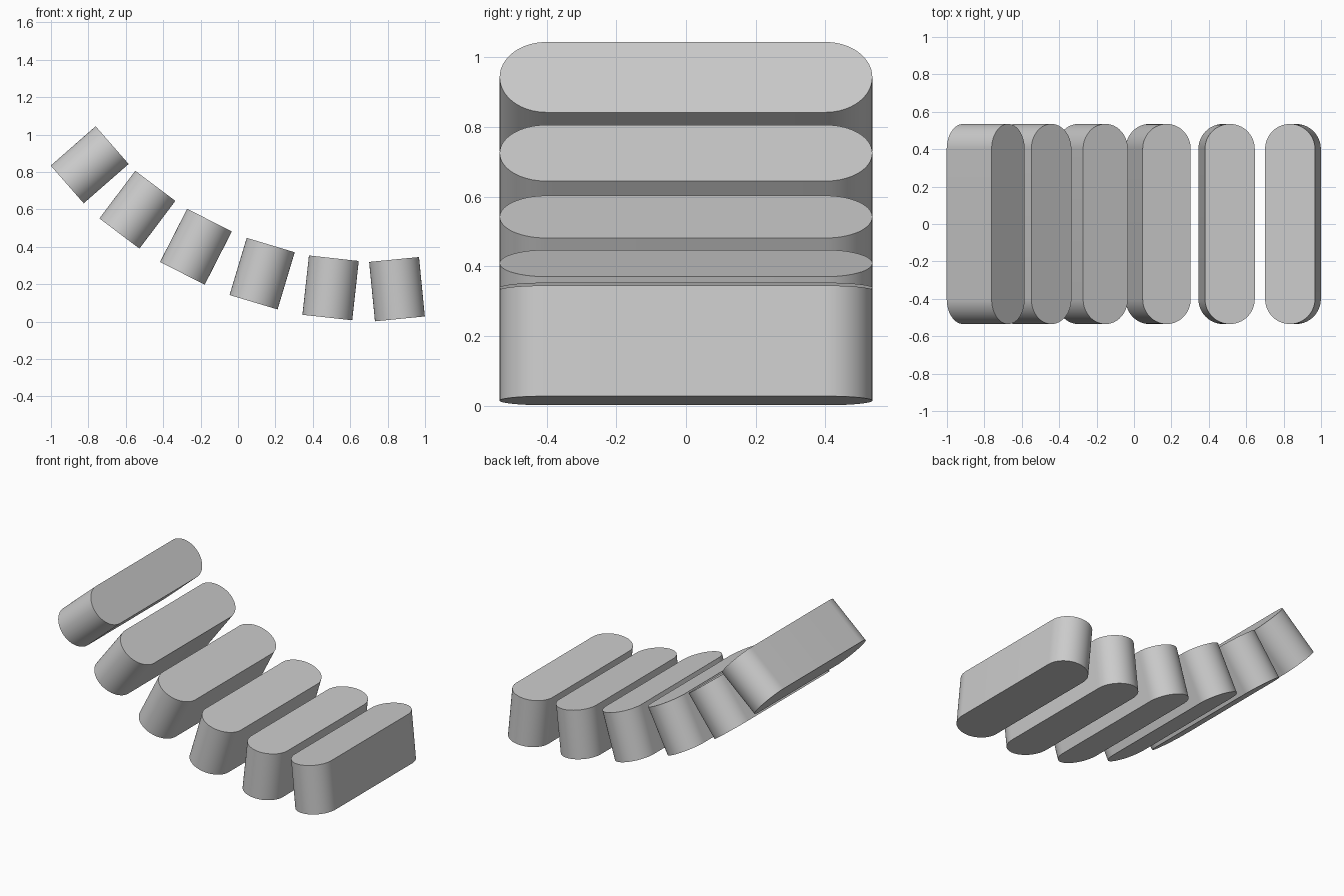
import bpy, bmesh
from math import cos, sin, pi, radians
from mathutils import Matrix

cube = bpy.data.objects.get("Cube")
if cube:
    bpy.data.objects.remove(cube, do_unlink=True)

WIDTH, LENGTH, HEIGHT = 0.268, 1.07, 0.319
ARC_STEPS = 32

grey = bpy.data.materials.new("light_grey")
grey.use_nodes = True
grey.diffuse_color = (0.6, 0.6, 0.6, 1)
grey.node_tree.nodes["Principled BSDF"].inputs["Base Color"].default_value = (0.6, 0.6, 0.6, 1)


def stadium_outline():
    """Rounded-end outline, long axis along y."""
    radius = WIDTH / 2
    offset = LENGTH / 2 - radius
    points = []
    for side in (0, 1):
        for i in range(ARC_STEPS + 1):
            a = pi * side + pi * i / ARC_STEPS
            points.append((radius * cos(a), radius * sin(a) + (offset if side == 0 else -offset)))
    return points


def add_block(name, x, z, tilt):
    """Extruded stadium, tilted about the y axis."""
    bm = bmesh.new()
    base = bm.faces.new([bm.verts.new((px, py, -HEIGHT / 2)) for px, py in stadium_outline()])
    result = bmesh.ops.extrude_face_region(bm, geom=[base], use_keep_orig=True)
    top = [v for v in result["geom"] if isinstance(v, bmesh.types.BMVert)]
    bmesh.ops.translate(bm, verts=top, vec=(0, 0, HEIGHT))
    bmesh.ops.recalc_face_normals(bm, faces=bm.faces)
    bmesh.ops.transform(bm, verts=bm.verts,
                        matrix=Matrix.Translation((x, 0, z)) @ Matrix.Rotation(radians(tilt), 4, "Y"))
    mesh = bpy.data.meshes.new(name)
    bm.to_mesh(mesh)
    bm.free()
    mesh.materials.append(grey)
    block = bpy.data.objects.new(name, mesh)
    bpy.context.collection.objects.link(block)
    bpy.ops.object.select_all(action="DESELECT")
    block.select_set(True)
    bpy.context.view_layer.objects.active = block
    bpy.ops.object.shade_smooth_by_angle(angle=radians(30))


# Blocks along a rising curve: centre x, centre z, tilt in degrees
blocks = [
    (-0.793, 0.838, 48.8),
    (-0.538, 0.598, 37.0),
    (-0.225, 0.400, 27.0),
    (0.129, 0.256, 16.7),
    (0.495, 0.180, 6.3),
    (0.850, 0.173, -5.6),
]
for number, (x, z, tilt) in enumerate(blocks, 1):
    add_block(f"rounded_block_{number}", x, z, tilt)
